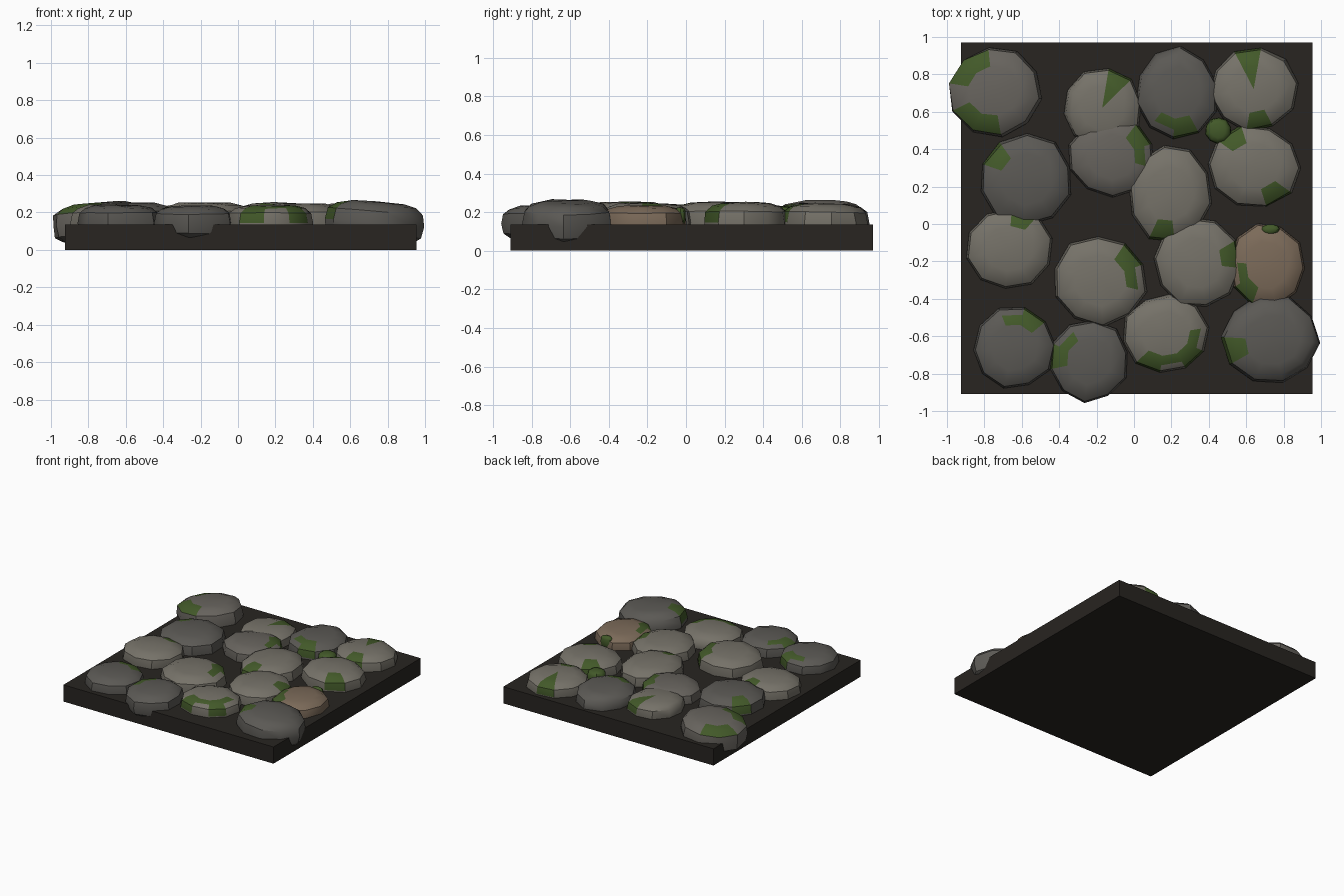
import bpy, bmesh, math, random
from mathutils import Matrix, Vector

if "Cube" in bpy.data.objects:
    bpy.data.objects.remove(bpy.data.objects["Cube"])

random.seed(4)


def material(name, rgb):
    m = bpy.data.materials.new(name)
    m.diffuse_color = (*rgb, 1)
    m.use_nodes = True
    m.node_tree.nodes["Principled BSDF"].inputs["Base Color"].default_value = m.diffuse_color
    return m


SOIL = material("soil", (0.021, 0.018, 0.015))
DARK = material("dark_stone", (0.105, 0.10, 0.09))
MID = material("mid_stone", (0.135, 0.125, 0.11))
LIGHT = material("light_stone", (0.18, 0.168, 0.14))
TAN = material("tan_stone", (0.20, 0.145, 0.10))
MOSS = material("moss", (0.055, 0.10, 0.022))


def finish(name, bm, mats):
    me = bpy.data.meshes.new(name)
    bm.to_mesh(me)
    bm.free()
    ob = bpy.data.objects.new(name, me)
    bpy.context.collection.objects.link(ob)
    for m in mats:
        me.materials.append(m)
    return ob


def droop(c, r):
    """Stones hanging over the slab edge lean outwards."""
    return math.copysign(1.4 * max(0, abs(c) + r - 0.93), c)


def stone(name, cx, cy, rx, ry, mat, moss=(), zc=0.145, top=None):
    """Ten-sided flattened cobble; moss lists the directions (degrees) of mossy faces."""
    top = top or 0.11 + 0.3 * (rx + ry)  # wider stones stand taller
    turn = random.uniform(0, 0.6)
    bm = bmesh.new()
    bmesh.ops.create_uvsphere(bm, u_segments=10, v_segments=8, radius=1)
    bmesh.ops.rotate(bm, verts=bm.verts, matrix=Matrix.Rotation(turn, 3, 'Z'))
    side = [random.uniform(0.97, 1.05) for _ in range(10)]
    rot = Matrix.Rotation(-droop(cy, ry), 3, 'X') @ Matrix.Rotation(droop(cx, rx), 3, 'Y')
    for v in bm.verts:
        x, y, z = v.co
        rho = math.hypot(x, y)
        # squash towards a pillow profile, with uneven sides
        k = rho ** -0.4 if rho > 0.01 else 0
        k *= side[round((math.atan2(y, x) - turn) / math.tau * 10) % 10]
        h = math.copysign(abs(z) ** 0.62, z) * random.uniform(0.95, 1.03)
        p = rot @ Vector((x * k * rx, y * k * ry, h * (top - zc)))
        v.co = p + Vector((cx, cy, zc))
    for a in map(math.radians, moss):
        spot = Vector((cx + 0.7 * rx * math.cos(a), cy + 0.7 * ry * math.sin(a)))

        def gap(f):
            return (f.calc_center_median().xy - spot).length
        upper = sorted((f for f in bm.faces if f.calc_center_median().z > zc), key=gap)
        for i, f in enumerate(upper[:4]):
            if i < 2 or gap(f) < 0.075:
                f.material_index = 1
    ob = finish(name, bm, [mat, MOSS])
    bpy.context.view_layer.objects.active = ob
    ob.select_set(True)
    bpy.ops.object.shade_smooth_by_angle(angle=math.radians(35))
    ob.select_set(False)


# soil slab
bm = bmesh.new()
bmesh.ops.create_cube(bm, size=1)
for v in bm.verts:
    v.co = (v.co.x * 1.88 + 0.015, v.co.y * 1.88 + 0.03, (v.co.z + 0.5) * 0.135)
finish("soil_slab", bm, [SOIL])

# cobbles: centre, radii, stone tone, moss directions
cobbles = [
    (-0.74, 0.71, 0.25, 0.24, MID, [135, 240]),
    (-0.17, 0.62, 0.21, 0.21, LIGHT, [70]),
    (0.23, 0.70, 0.22, 0.24, DARK, [270]),
    (0.64, 0.72, 0.23, 0.22, LIGHT, [275, 90]),
    (-0.58, 0.24, 0.25, 0.24, DARK, [145]),
    (-0.12, 0.36, 0.23, 0.21, MID, [25]),
    (0.19, 0.16, 0.22, 0.26, LIGHT, [255]),
    (0.64, 0.31, 0.25, 0.22, LIGHT, [125, 305]),
    (-0.67, -0.13, 0.23, 0.22, LIGHT, [65]),
    (-0.18, -0.30, 0.25, 0.24, LIGHT, [25]),
    (0.34, -0.21, 0.23, 0.24, LIGHT, [20]),
    (0.71, -0.22, 0.20, 0.22, TAN, [220]),
    (-0.64, -0.66, 0.22, 0.22, DARK, [65]),
    (-0.24, -0.73, 0.21, 0.22, DARK, [165]),
    (0.17, -0.59, 0.23, 0.21, LIGHT, [330, 257]),
    (0.73, -0.62, 0.26, 0.24, DARK, [205]),
]
for i, spec in enumerate(cobbles, 1):
    stone(f"cobble_{i}", *spec)

# small moss clumps in the gaps
stone("moss_clump_1", 0.45, 0.50, 0.07, 0.07, MOSS, zc=0.17, top=0.23)
stone("moss_clump_2", 0.73, -0.03, 0.05, 0.03, MOSS, zc=0.18, top=0.225)
